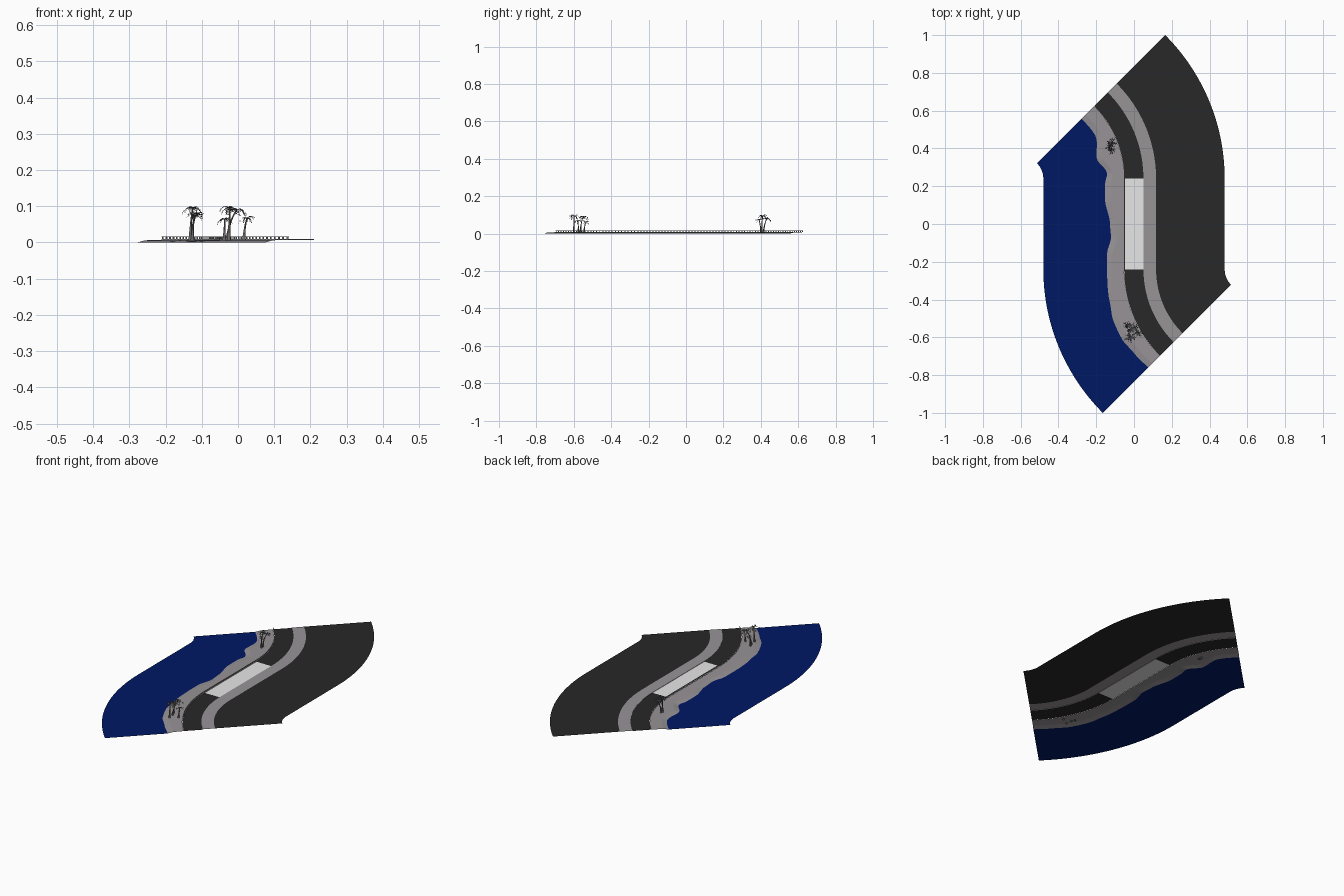
import bpy, math, random
from mathutils import Vector

if "Cube" in bpy.data.objects:
    bpy.data.objects.remove(bpy.data.objects["Cube"])

random.seed(4)
R, H = 0.595, 0.24                 # centreline bend radius, half length of straight
END = H + R * math.pi / 4


def material(name, rgb):
    m = bpy.data.materials.new(name)
    m.diffuse_color = (*rgb, 1)
    m.use_nodes = True
    m.node_tree.nodes["Principled BSDF"].inputs["Base Color"].default_value = m.diffuse_color
    return m


WATER = material("deep blue", (0.0, 0.009, 0.13))
SAND = material("beach grey", (0.31, 0.29, 0.305))
ASPHALT = material("asphalt", (0.021, 0.021, 0.021))
WHITE = material("bright white", (10, 10, 10))
PAVE = material("pavement grey", (0.31, 0.295, 0.305))
TRUNK = material("trunk grey", (0.15, 0.14, 0.145))
LEAF = material("leaf grey", (0.13, 0.13, 0.135))


def at(s, d, z):
    """Point at distance s along the S-shaped centreline, offset d to the right."""
    if s > H:
        a = (s - H) / R
        return Vector((-R + (R + d) * math.cos(a), H + (R + d) * math.sin(a), z))
    if s < -H:
        a = (-s - H) / R
        return Vector((R - (R - d) * math.cos(a), -H - (R - d) * math.sin(a), z))
    return Vector((d, s, z))


def span(a, b, n):
    return [a + (b - a) * i / n for i in range(n + 1)]


LOW, MID, TOP = span(-END, -H, 24), span(-H, H, 24), span(H, END, 24)
ALL = LOW + MID[1:] + TOP[1:]


def add_mesh(name, verts, faces, mat, smooth=False):
    me = bpy.data.meshes.new(name)
    me.from_pydata(verts, [], faces)
    me.materials.append(mat)
    for p in me.polygons:
        p.use_smooth = smooth
    ob = bpy.data.objects.new(name, me)
    bpy.context.collection.objects.link(ob)
    return ob


def sweep(name, ss, profile, mat, closed=False):
    """Sweep a (d, z) profile, which may depend on s, along the centreline."""
    verts, faces = [], []
    for s in ss:
        row = profile(s)
        verts += [at(s, d, z) for d, z in row]
    n = len(row)
    for i in range(len(ss) - 1):
        for j in range(n if closed else n - 1):
            k = (j + 1) % n
            faces.append((i*n + j, i*n + k, (i+1)*n + k, (i+1)*n + j))
    if closed:
        faces.append(tuple(range(n))[::-1])
        faces.append(tuple(range(len(verts) - n, len(verts))))
    return add_mesh(name, verts, faces, mat)


# Wavy shoreline: (distance along, offset)
SHORE = [(-.707, -.14), (-.62, -.147), (-.545, -.16), (-.458, -.16), (-.385, -.149),
         (-.265, -.143), (-.16, -.143), (-.07, -.122), (0, -.127), (.13, -.153),
         (.21, -.153), (.273, -.142), (.392, -.183), (.562, -.143), (.71, -.147)]


def shore(s):
    for (a, da), (b, db) in zip(SHORE, SHORE[1:]):
        if s <= b:
            t = max(0, (s - a) / (b - a))
            return da + (db - da) * t * t * (3 - 2 * t)
    return SHORE[-1][1]


# Ground bands
sweep("sea", ALL, lambda s: [(-.48, 0), (shore(s), 0)], WATER)
sweep("beach", ALL, lambda s: [(shore(s), 0), (shore(s) + .03, .006), (-.052, .007)], SAND)
sweep("road_south_bend", LOW, lambda s: [(-.05, .007), (.05, .007)], ASPHALT)
sweep("road_north_bend", TOP, lambda s: [(-.05, .007), (.05, .007)], ASPHALT)
sweep("road_straight", MID, lambda s: [(-.05, .007), (.05, .007)], WHITE)
sweep("pavement", ALL, lambda s: [(.05, .007), (.05, .009), (.117, .009)], PAVE)
sweep("inland_ground", ALL, lambda s: [(.117, .009), (.48, .009)], ASPHALT)


# Railing between beach and road
def bar(name, ss, w, z0, z1):
    box = [(-.05 - w, z0), (-.05 - w, z1), (-.05 + w, z1), (-.05 + w, z0)]
    return sweep(name, ss, lambda s: box, PAVE, True)


bar("railing_top", ALL, .0018, .0145, .017)
bar("railing_base", ALL, .0015, .0072, .009)
for i, s in enumerate(span(-END + .003, END - .003, 88)):
    bar("railing_post_%d" % i, [s - .0022, s + .0022], .0012, .009, .0145)


# Palm trees: a bent tapering trunk and a crown of feathered fronds
def palm(name, base, crown, size):
    b, c = Vector((*base, .002)), Vector(crown)
    bend = Vector((b.x + (c.x - b.x) * .1, b.y + (c.y - b.y) * .1, b.z + (c.z - b.z) * .6))
    verts, faces = [], []
    sides, rings = 7, 8
    for i in range(rings + 1):
        t = i / rings
        p = b * (1-t)**2 + bend * 2*t*(1-t) + c * t*t
        r = .0022 + .004 * (1 - t)**3
        for k in range(sides):
            a = math.tau * k / sides
            verts.append(p + Vector((r * math.cos(a), r * math.sin(a), 0)))
    for i in range(rings):
        for k in range(sides):
            m = (k + 1) % sides
            faces.append((i*sides + k, i*sides + m, (i+1)*sides + m, (i+1)*sides + k))
    add_mesh(name + "_trunk", verts, faces, TRUNK, smooth=True)

    verts, faces = [], []
    fronds, steps = 9, 8
    for f in range(fronds):
        a = math.tau * f / fronds + random.uniform(-.25, .25)
        out, side = Vector((math.cos(a), math.sin(a), 0)), Vector((-math.sin(a), math.cos(a), 0))
        lift, length = random.uniform(.4, .9), size * random.uniform(.85, 1.15)

        def spine(t):
            return c + out * length * t * (1 - .15*t) + Vector((0, 0, length * (lift*t - 1.05*t*t)))
        for i in range(steps):
            t0, t1 = i / steps, (i + .75) / steps
            w = length * (.08 + .14 * math.sin(math.pi * min(1, t0 + .12)))
            p, q = spine(t0), spine(t1)
            for sg in (-1, 1):
                tip = q + side * sg * w + out * w * .5 - Vector((0, 0, w * .5))
                n = len(verts)
                verts += [p, q, tip]
                faces.append((n, n+1, n+2) if sg < 0 else (n+1, n, n+2))
    add_mesh(name + "_fronds", verts, faces, LEAF)


palm("south_palm_tall", (-.025, -.60), (-.022, -.597, .095), .036)
palm("south_palm_leaning", (-.03, -.565), (-.004, -.55, .09), .036)
palm("south_palm_short", (-.038, -.545), (-.036, -.535, .064), .027)
palm("south_palm_small", (.016, -.575), (.025, -.578, .068), .027)
palm("north_palm_tall", (-.132, .405), (-.125, .41, .095), .033)
palm("north_palm_leaning", (-.13, .415), (-.115, .432, .079), .029)
palm("north_palm_short", (-.126, .40), (-.12, .39, .074), .025)
